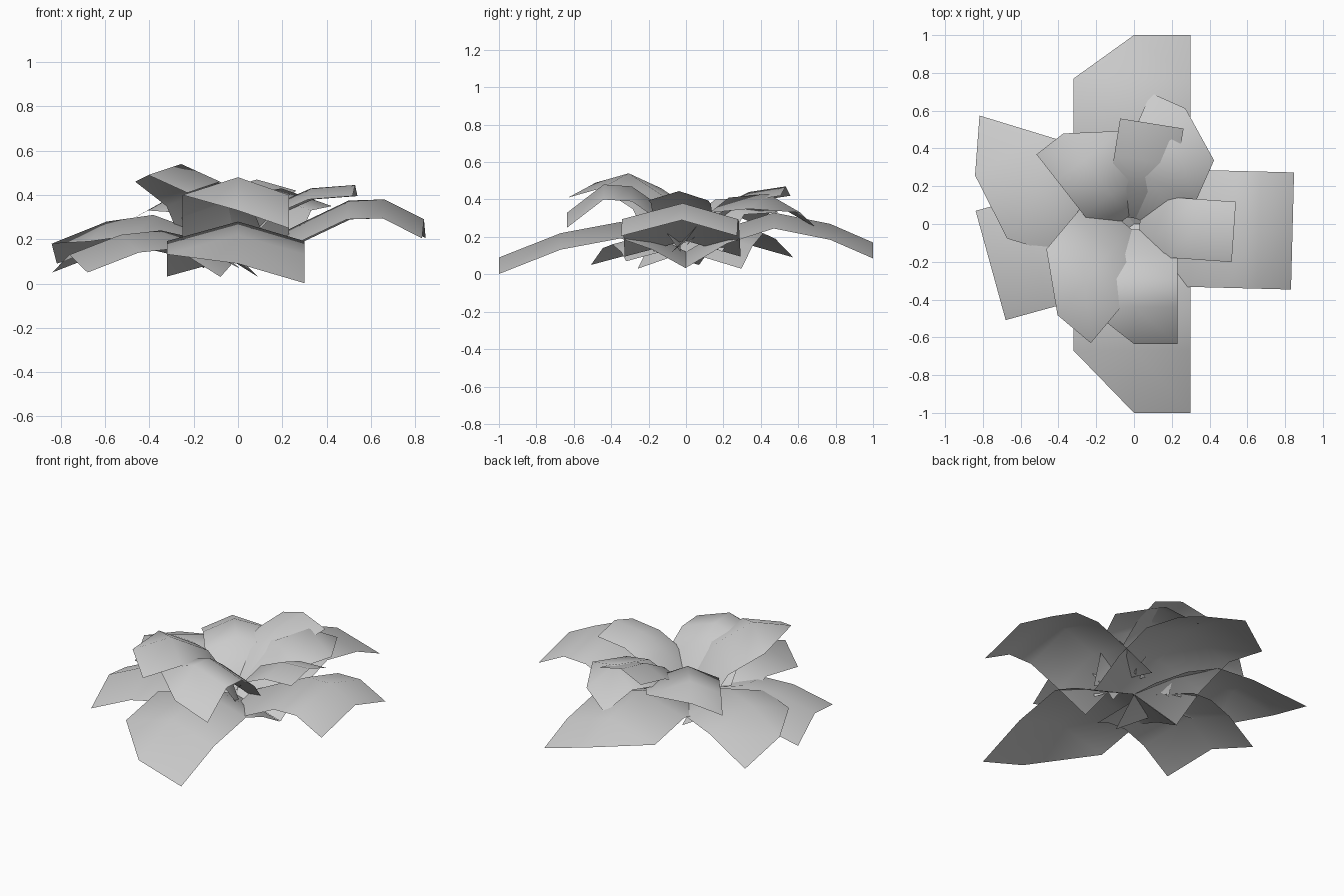
import bpy, bmesh, math

if "Cube" in bpy.data.objects:
    bpy.data.objects.remove(bpy.data.objects["Cube"])


def leaf(name, az, spine, left, right, drop, cut=None, skew=0.0):
    """Creased leaf strip. spine = (distance, height) along the midrib;
    cut names the side whose tip corner is trimmed; skew shifts the right tip corner."""
    a = math.radians(az)
    c, s = math.cos(a), math.sin(a)
    bm = bmesh.new()
    last = len(spine) - 1
    rows = []
    for i, (r, z) in enumerate(spine):
        tip = i == last
        row = []
        for side, w in (("right", -right), ("mid", 0), ("left", left)):
            if tip and side == cut:
                row.append(None)
                continue
            rr = r + (skew if tip and side == "right" else 0)
            zz = z - (drop if w else 0)
            row.append(bm.verts.new((c * rr - s * w, s * rr + c * w, max(zz, 0))))
        rows.append(row)
    # skip missing tip corners, giving a triangle on the trimmed side
    for p, q in zip(rows, rows[1:]):
        for k in (0, 1):
            bm.faces.new([v for v in (p[k], q[k], q[k + 1], p[k + 1]) if v])
    bmesh.ops.recalc_face_normals(bm, faces=bm.faces)
    if sum(f.normal.z for f in bm.faces) < 0:
        bmesh.ops.reverse_faces(bm, faces=bm.faces)
    mesh = bpy.data.meshes.new(name)
    bm.to_mesh(mesh)
    bm.free()
    obj = bpy.data.objects.new(name, mesh)
    bpy.context.collection.objects.link(obj)
    bpy.context.view_layer.objects.active = obj
    obj.select_set(True)
    bpy.ops.object.shade_smooth_by_angle(angle=math.radians(50))
    obj.select_set(False)


# large lower leaves
leaf("lower_leaf_front", -90, [(0, .12), (.18, .22), (.35, .28), (.67, .22), (1, .09)], .30, .32, .088, "right")
leaf("lower_leaf_back", 90, [(0, .12), (.22, .25), (.47, .33), (.77, .27), (1, .17)], .32, .30, .085, "left")
leaf("lower_leaf_right", -1.5, [(.1, .18), (.3, .28), (.5, .375), (.66, .38), (.84, .29)], .295, .325, .085)
leaf("lower_leaf_back_left", 163, [(0, .12), (.2, .24), (.4, .31), (.62, .28), (.88, .18)], .27, .31, .09, "left", .07)
leaf("lower_leaf_front_left", 195.4, [(.08, .15), (.18, .2), (.36, .24), (.55, .22), (.79, .13)], .31, .29, .08)

# smaller upper leaves
leaf("upper_leaf_front", -90, [(.03, .2), (.16, .38), (.29, .47), (.44, .48), (.635, .33)], .23, .25, .08, "right")
leaf("upper_leaf_front_left", -130, [(.03, .2), (.18, .43), (.4, .54), (.63, .49)], .23, .27, .08, "right")
leaf("upper_leaf_back_left", 128, [(.05, .2), (.2, .40), (.43, .41), (.608, .35)], .18, .25, .08, "right")
leaf("upper_leaf_back_right", 66, [(.03, .2), (.25, .41), (.48, .43), (.67, .33)], .2, .25, .08, "right")
leaf("upper_leaf_back", 81, [(.03, .2), (.18, .36), (.34, .44), (.54, .47)], .16, .18, .05)
leaf("upper_leaf_right", -4, [(.03, .2), (.17, .36), (.33, .43), (.53, .445)], .155, .165, .05)
